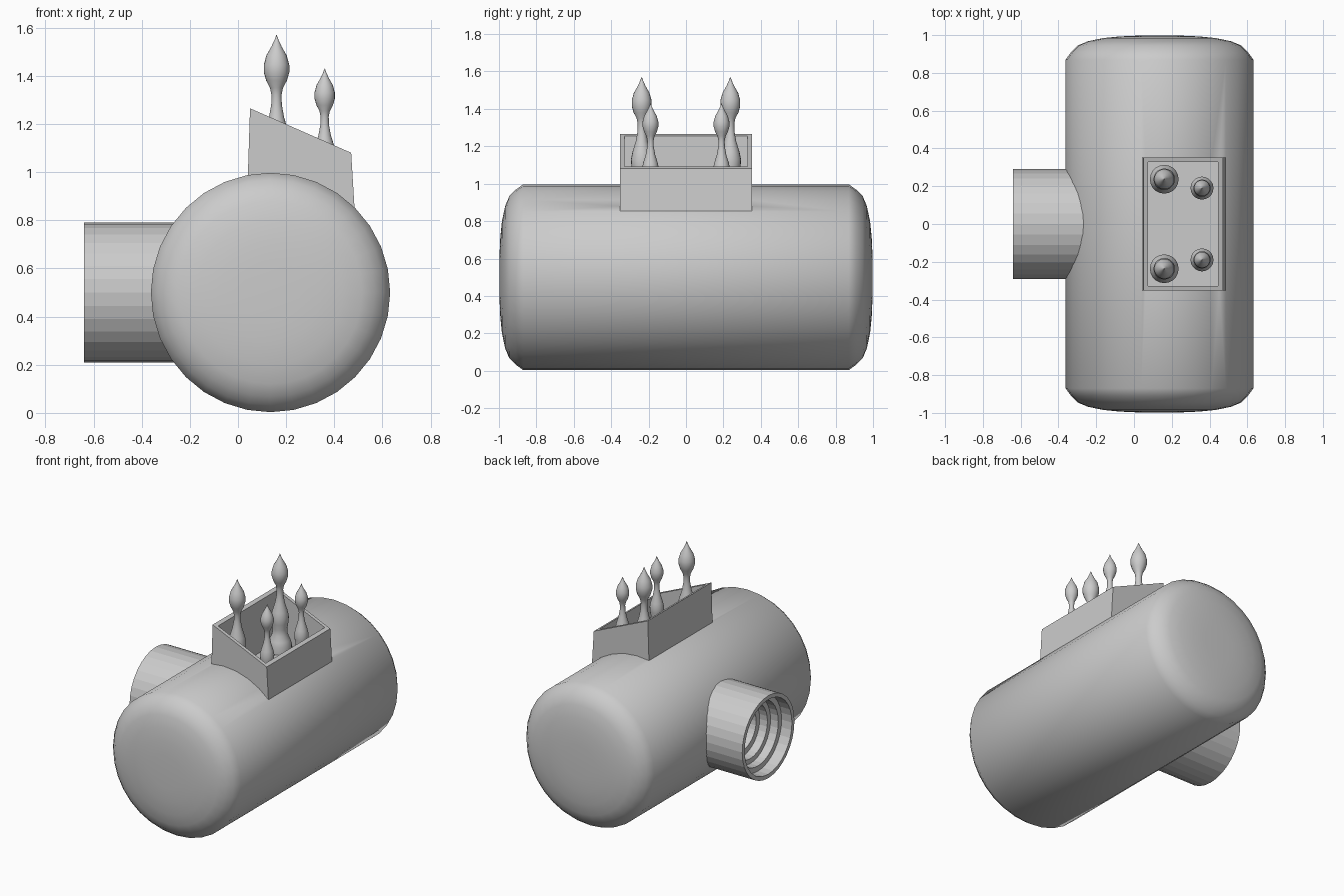
import bpy, bmesh
from math import sin, cos, tau, radians
from mathutils import Matrix, Vector

if "Cube" in bpy.data.objects:
    bpy.data.objects.remove(bpy.data.objects["Cube"])


def finish(name, bm, smooth=None):
    bmesh.ops.recalc_face_normals(bm, faces=bm.faces)
    me = bpy.data.meshes.new(name)
    bm.to_mesh(me)
    bm.free()
    ob = bpy.data.objects.new(name, me)
    bpy.context.collection.objects.link(ob)
    if smooth:
        shade(ob, smooth)
    return ob


def shade(ob, angle):
    bpy.ops.object.select_all(action='DESELECT')
    ob.select_set(True)
    bpy.context.view_layer.objects.active = ob
    bpy.ops.object.shade_smooth_by_angle(angle=radians(angle))


def lathe(name, profile, sides, matrix, smooth=None):
    """Closed solid of revolution from (radius, height) points."""
    bm = bmesh.new()
    rings = []
    for r, h in profile:
        rings.append([bm.verts.new(matrix @ Vector((r * cos(tau * i / sides), r * sin(tau * i / sides), h)))
                      for i in range(sides)])
    for a, b in zip(rings, rings[1:]):
        for i in range(sides):
            j = (i + 1) % sides
            bm.faces.new((a[i], a[j], b[j], b[i]))
    bm.faces.new(rings[0])
    bm.faces.new(rings[-1])
    return finish(name, bm, smooth)


def top_z(x):
    return 1.265 - (x - 0.05) * 0.44


def box_rings(bm, inset, bottom):
    """Sloped top ring and flat bottom ring of the tapered tray."""
    y = 0.353 - inset
    x0, x1 = 0.05 + inset, 0.47 - inset
    b0, b1 = 0.035 + inset, 0.487 - inset
    if inset:
        b0, b1 = x0, x1
    top = [bm.verts.new((x, s, top_z(x))) for x, s in ((x0, -y), (x1, -y), (x1, y), (x0, y))]
    low = [bm.verts.new((x, s, bottom)) for x, s in ((b0, -y), (b1, -y), (b1, y), (b0, y))]
    return top, low


def bridge(bm, a, b):
    for i in range(4):
        j = (i + 1) % 4
        bm.faces.new((a[i], a[j], b[j], b[i]))


FLOOR = 0.89

# Horizontal tank with rounded ends
half = [(0.497, 0.87), (0.468, 0.91), (0.433, 0.945), (0.38, 0.967), (0.30, 0.984), (0.21, 0.993), (0.12, 0.997)]
profile = [(r, -h) for r, h in reversed(half)] + half
tank = lathe("tank_body", profile, 32,
             Matrix.Translation((0.135, 0, 0.5)) @ Matrix.Rotation(radians(90), 4, 'X'))

# Opening in the tank under the tray
bm = bmesh.new()
t, l = box_rings(bm, 0.012, FLOOR - 0.01)
bridge(bm, t, l)
bm.faces.new(t)
bm.faces.new(l)
cutter = finish("tray_cutter", bm)
cutter.hide_render = True
mod = tank.modifiers.new("opening", 'BOOLEAN')
mod.operation = 'DIFFERENCE'
mod.solver = 'EXACT'
mod.object = cutter
bpy.context.view_layer.objects.active = tank
bpy.ops.object.modifier_apply(modifier=mod.name)
bpy.data.objects.remove(cutter)
shade(tank, 40)

# Open tray with a sloped rim
bm = bmesh.new()
ot, ol = box_rings(bm, 0, 0.80)
it, il = box_rings(bm, 0.025, FLOOR)
bridge(bm, ot, ol)
bridge(bm, ot, it)
bridge(bm, it, il)
bm.faces.new(il)
bm.faces.new(ol)
finish("sloped_tray", bm)

# Side pipe with a stepped bore, flat shaded
pipe = [(0.29, -0.05), (0.29, 0.64), (0.262, 0.64), (0.262, 0.56), (0.225, 0.56), (0.225, 0.50),
        (0.19, 0.50), (0.19, 0.44), (0.15, 0.44), (0.15, 0.38)]
lathe("side_pipe", pipe, 32, Matrix.Translation((0, 0, 0.5)) @ Matrix.Rotation(radians(-90), 4, 'Y'))

# Four turned spindles standing in the tray, heights measured down from the tip
spindle = [(0.001, 0), (0.008, -0.02), (0.022, -0.05), (0.042, -0.085), (0.053, -0.125), (0.053, -0.155),
           (0.043, -0.19), (0.027, -0.22), (0.021, -0.25), (0.022, -0.29), (0.032, -0.345), (0.049, -0.40),
           (0.057, -0.44), (0.055, -0.48), (0.047, -0.52), (0.05, -0.56), (0.066, -0.60), (0.076, -0.63), (0.076, -0.685)]
for side, label in ((-1, "front"), (1, "back")):
    for size, x, y, z, s in (("tall", 0.16, 0.237, 1.57, 1.0), ("short", 0.36, 0.19, 1.43, 0.8)):
        lathe(f"{size}_spindle_{label}", spindle, 20,
              Matrix.Translation((x, side * y, z)) @ Matrix.Scale(s, 4), 50)
